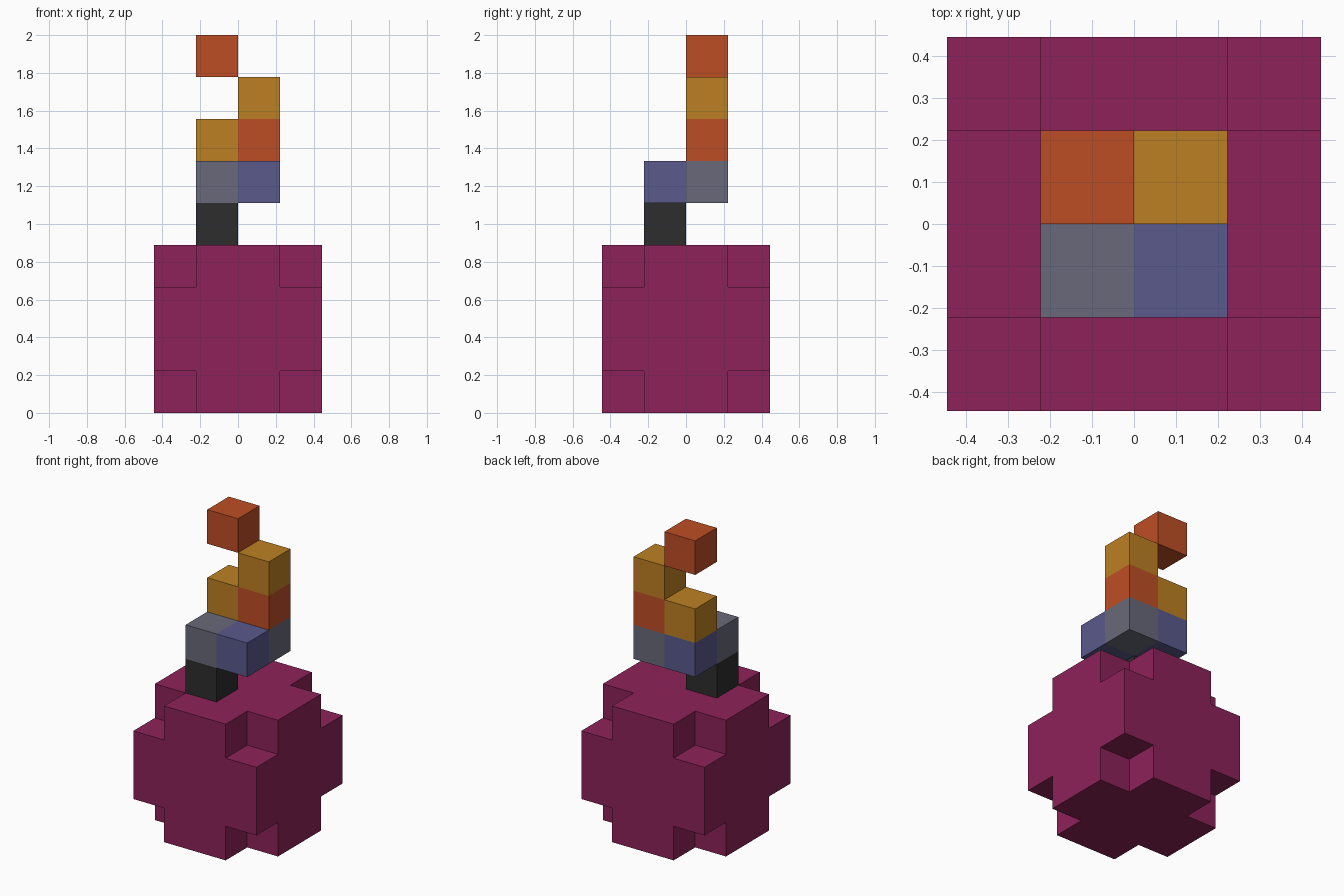
import bpy
import bmesh
from itertools import product
from math import radians
from mathutils import Vector

if "Cube" in bpy.data.objects:
    bpy.data.objects.remove(bpy.data.objects["Cube"], do_unlink=True)

UNIT = 2 / 9  # nine blocks tall


def make_material(name, rgb):
    mat = bpy.data.materials.new(name)
    mat.use_nodes = True
    color = (*rgb, 1)
    mat.diffuse_color = color
    mat.node_tree.nodes["Principled BSDF"].inputs["Base Color"].default_value = color
    return mat


berry = make_material("berry", (0.27, 0.016, 0.1))
charcoal = make_material("charcoal", (0.026, 0.026, 0.026))
grey = make_material("grey", (0.141, 0.141, 0.195))
slate_blue = make_material("slate_blue", (0.1, 0.1, 0.262))
amber = make_material("amber", (0.515, 0.216, 0.016))
orange = make_material("orange", (0.515, 0.076, 0.018))


def build_blocks(name, cells):
    """Join unit blocks {(x, y, z): material} into one shell of exposed faces."""
    mesh = bpy.data.meshes.new(name)
    mats = list(dict.fromkeys(cells.values()))
    for mat in mats:
        mesh.materials.append(mat)
    bm = bmesh.new()
    for cell, mat in cells.items():
        centre = Vector(cell) + Vector((0.5, 0.5, 0.5))
        for axis, side in product(range(3), (-1, 1)):
            step = Vector((0, 0, 0))
            step[axis] = side
            neighbour = tuple(c + int(s) for c, s in zip(cell, step))
            if neighbour in cells:
                continue
            u = Vector((0, 0, 0))
            u[(axis + 1) % 3] = 0.5
            v = step.cross(u)
            mid = centre + step / 2
            corners = [mid - u - v, mid + u - v, mid + u + v, mid - u + v]
            face = bm.faces.new([bm.verts.new(p * UNIT) for p in corners])
            face.material_index = mats.index(mat)
    bmesh.ops.remove_doubles(bm, verts=bm.verts, dist=0.001)
    bmesh.ops.dissolve_limit(bm, angle_limit=radians(1), verts=bm.verts,
                             edges=bm.edges, delimit={'MATERIAL'})
    bm.to_mesh(mesh)
    bm.free()
    obj = bpy.data.objects.new(name, mesh)
    bpy.context.collection.objects.link(obj)
    return obj


# Round body: a block of cells with its eight corners missing
span = range(-2, 2)
body = {}
for x, y, z in product(span, span, span):
    corner = all(c in (-2, 1) for c in (x, y, z))
    if not corner:
        body[x, y, z + 2] = berry
build_blocks("body", body)

# Fuse stub
build_blocks("fuse", {(-1, -1, 4): charcoal})

# Checkered smoke layer
build_blocks("smoke", {(x, y, 5): grey if x == y else slate_blue
                       for x, y in product((-1, 0), repeat=2)})

# Flame steps and the loose ember above
build_blocks("flame", {(-1, 0, 6): amber, (0, 0, 6): orange, (0, 0, 7): amber})
build_blocks("ember", {(-1, 0, 8): orange})
